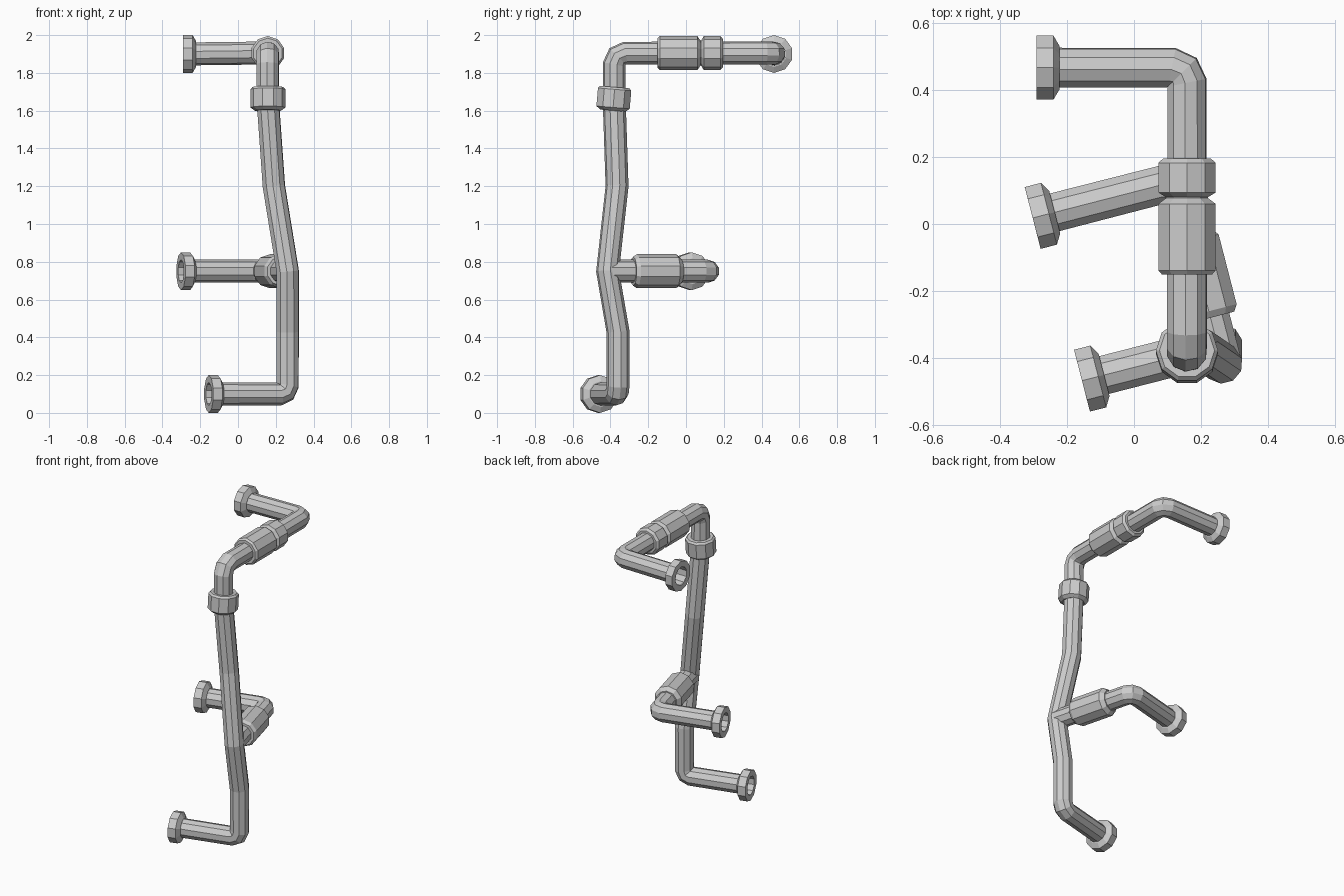
import bpy, bmesh, math
from mathutils import Vector, Quaternion

if "Cube" in bpy.data.objects:
    bpy.data.objects.remove(bpy.data.objects["Cube"])

SIDES = 10
R = 0.061  # pipe radius


def make_object(name, bm):
    bmesh.ops.recalc_face_normals(bm, faces=bm.faces)
    mesh = bpy.data.meshes.new(name)
    bm.to_mesh(mesh)
    bm.free()
    obj = bpy.data.objects.new(name, mesh)
    bpy.context.collection.objects.link(obj)
    return obj


def skin(bm, rings, closed=False):
    pairs = list(zip(rings, rings[1:]))
    if closed:
        pairs.append((rings[-1], rings[0]))
    for a, b in pairs:
        for i in range(SIDES):
            j = (i + 1) % SIDES
            bm.faces.new((a[i], a[j], b[j], b[i]))


def ring(bm, centre, side, other, r):
    return [bm.verts.new(centre + r * (math.cos(t) * side + math.sin(t) * other))
            for t in (2 * math.pi * i / SIDES for i in range(SIDES))]


def elbow(corner, d_in, d_out, size=0.045):
    """Three points rounding a right-angle corner."""
    c, a, b = Vector(corner), Vector(d_in).normalized(), Vector(d_out).normalized()
    return [c - a * size, c + (b - a) * size * 0.293, c + b * size]


def pipe(name, points, start_side):
    """Sweep an open round pipe along a path."""
    pts = [Vector(p) for p in points]
    dirs = [(q - p).normalized() for p, q in zip(pts, pts[1:])]
    side = Vector(start_side)
    bm, rings, prev = bmesh.new(), [], dirs[0]
    for i, p in enumerate(pts):
        t = (dirs[max(i - 1, 0)] + dirs[min(i, len(dirs) - 1)]).normalized()
        side = prev.rotation_difference(t) @ side
        side = (side - t * side.dot(t)).normalized()
        rings.append(ring(bm, p, side, t.cross(side), R))
        prev = t
    skin(bm, rings)
    return make_object(name, bm)


def fitting(name, origin, axis, profile, closed=False):
    """Lathe a (distance, radius) profile around an axis."""
    o, a = Vector(origin), Vector(axis).normalized()
    up = Vector((0, 0, 1)) if abs(a.z) < 0.7 else Vector((1, 0, 0))
    side = (up - a * up.dot(a)).normalized()
    bm = bmesh.new()
    skin(bm, [ring(bm, o + a * d, side, a.cross(side), r) for d, r in profile], closed)
    return make_object(name, bm)


UP, BACK, LEFT = Vector((0, 0, 1)), Vector((0, 1, 0)), Vector((-1, 0, 0))
TILT = Vector((0.968, 0.25, 0)).normalized()     # outlet direction of lower arms
BRANCH = Vector((-0.25, 0.968, 0)).normalized()

low_end = Vector((-0.155, -0.467, 0.1))
mid_end = Vector((-0.302, 0.018, 0.75))
top_end = Vector((-0.29, 0.466, 1.9))

# main riser from the lower outlet to the upper outlet
main = [low_end] + elbow((0.263, -0.36, 0.1), TILT, UP)
main += [(0.263, -0.36, 0.43), (0.263, -0.415, 0.75), (0.19, -0.365, 1.2), (0.158, -0.38, 1.65)]
main += elbow((0.158, -0.38, 1.905), UP, BACK, 0.06)
main += elbow((0.158, 0.466, 1.905), BACK, LEFT) + [top_end]
pipe("main_pipe", main, UP)

# middle branch
start = Vector((0.263, -0.415, 0.75))
corner = start + BRANCH * 0.56
pipe("branch_pipe", [start] + elbow(corner, BRANCH, -TILT) + [mid_end], UP)

# hollow end flanges
flange = [(0, R), (0, 0.1), (0.05, 0.1), (0.068, 0.068), (0.068, R)]
for name, end, axis in (("lower_flange", low_end, TILT),
                        ("middle_flange", mid_end, TILT),
                        ("upper_flange", top_end, -LEFT)):
    fitting(name, end, axis, flange)

# coupling sleeves
fitting("branch_sleeve", start, BRANCH,
        [(0.14, R - 0.005), (0.14, 0.077), (0.16, 0.09), (0.375, 0.09), (0.4, 0.068), (0.4, R - 0.005)])
fitting("upper_sleeve", (0.158, 0, 1.905), BACK,
        [(-0.15, R - 0.005), (-0.15, 0.079), (-0.138, 0.09), (0.06, 0.09), (0.077, 0.066),
         (0.08, 0.066), (0.094, 0.09), (0.182, 0.09), (0.195, 0.075), (0.195, R - 0.005)])
fitting("riser_collar", (0.158, -0.382, 1.665), (0, 0.085, 1),
        [(-0.065, R - 0.005), (-0.065, 0.07), (-0.048, 0.093), (0.048, 0.093), (0.06, 0.082), (0.06, R - 0.005)])
